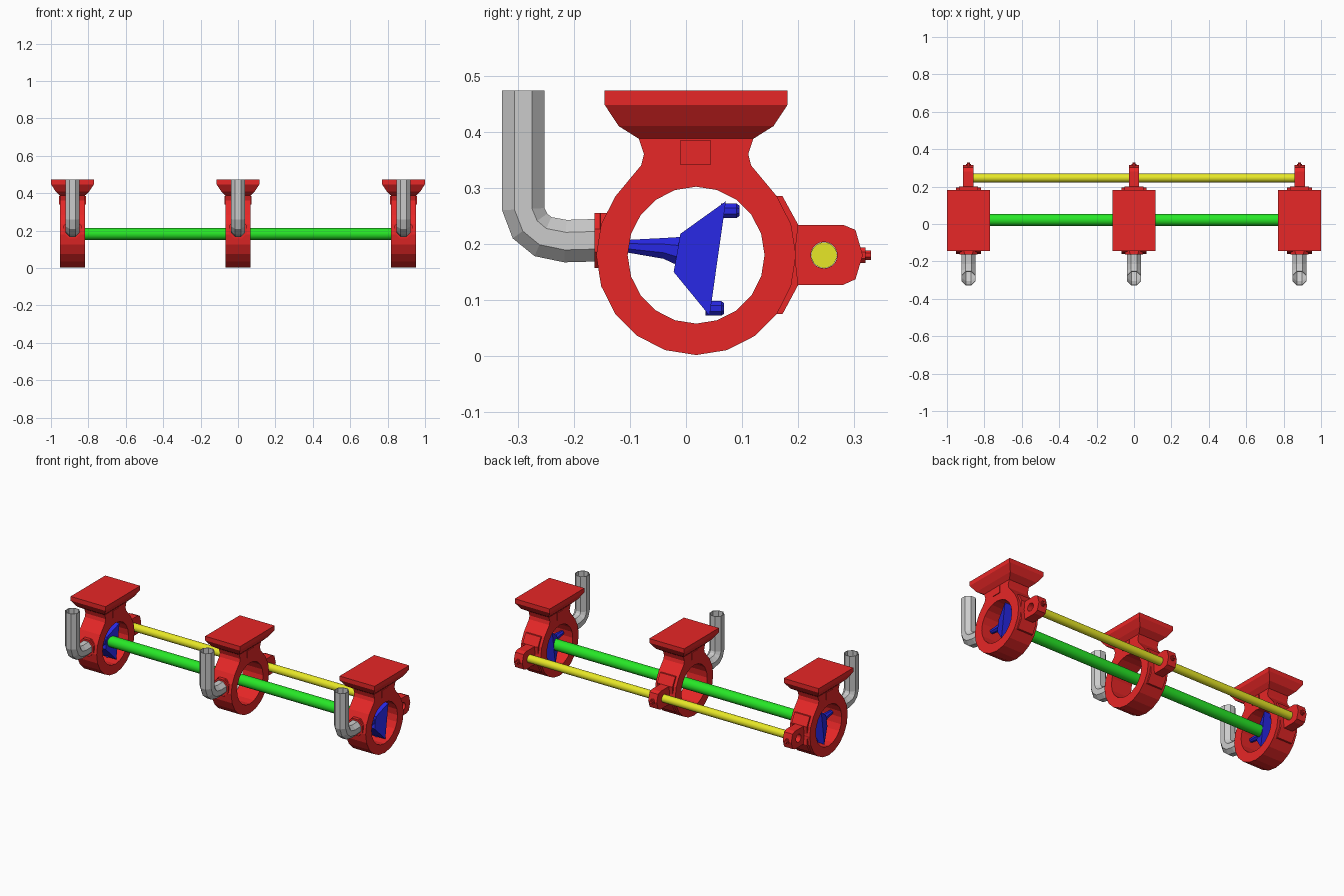
import bpy, bmesh
from math import sin, cos, pi, radians
from mathutils import Vector

if "Cube" in bpy.data.objects:
    bpy.data.objects.remove(bpy.data.objects["Cube"])

def mat(name, col):
    m = bpy.data.materials.new(name)
    m.diffuse_color = (*col, 1)
    m.use_nodes = True
    m.node_tree.nodes["Principled BSDF"].inputs["Base Color"].default_value = m.diffuse_color
    return m

RED = mat("red", (0.8, 0.02, 0.02))
GREEN = mat("green", (0.02, 0.8, 0.02))
BLUE = mat("blue", (0.02, 0.02, 0.75))
YELLOW = mat("yellow", (0.8, 0.8, 0.02))
CY, CZ = 0.018, 0.18          # bore centre
STATIONS = {"left": -0.885, "middle": 0.0, "right": 0.885}

def finish(bm, name, m=None):
    bmesh.ops.recalc_face_normals(bm, faces=bm.faces)
    me = bpy.data.meshes.new(name)
    bm.to_mesh(me)
    bm.free()
    ob = bpy.data.objects.new(name, me)
    bpy.context.collection.objects.link(ob)
    if m:
        me.materials.append(m)
    return ob

def circle(y, z, r, n, start=0.0):
    return [(y + r * cos(start + 2 * pi * i / n), z + r * sin(start + 2 * pi * i / n)) for i in range(n)]

def plate(name, loops, x, half, m):
    """Extrude a y/z outline (first loop) with holes (other loops) along x."""
    bm = bmesh.new()
    edges = []
    for lp in loops:
        vs = [bm.verts.new((x - half, y, z)) for y, z in lp]
        edges += [bm.edges.new((vs[i - 1], vs[i])) for i in range(len(vs))]
    bmesh.ops.triangle_fill(bm, use_beauty=True, edges=edges, normal=(1, 0, 0))
    ext = bmesh.ops.extrude_face_region(bm, geom=bm.faces[:])
    bmesh.ops.translate(bm, vec=(2 * half, 0, 0), verts=[v for v in ext["geom"] if isinstance(v, bmesh.types.BMVert)])
    bmesh.ops.dissolve_limit(bm, angle_limit=0.01, verts=bm.verts, edges=bm.edges)
    return finish(bm, name, m)

def loft(name, rings, m=None, caps=True):
    """Skin a list of equal-length 3D rings."""
    bm = bmesh.new()
    vs = [[bm.verts.new(p) for p in r] for r in rings]
    n = len(vs[0])
    for a, b in zip(vs, vs[1:]):
        for i in range(n):
            bm.faces.new((a[i - 1], a[i], b[i], b[i - 1]))
    if caps:
        bm.faces.new(vs[0])
        bm.faces.new(vs[-1])
    return finish(bm, name, m)

def rod(name, x0, x1, y, z, r, n, m):
    ob = loft(name, [[(x, a, b) for a, b in circle(y, z, r, n)] for x in (x0, x1)], m)
    for p in ob.data.polygons:
        p.use_smooth = len(p.vertices) == 4
    return ob

def y_ring(x, y, z, rx, rz, n=8, tilt=0.0):
    return [(x + rx * cos(2 * pi * (i + .5) / n), y + tilt * sin(2 * pi * (i + .5) / n),
             z + rz * sin(2 * pi * (i + .5) / n)) for i in range(n)]

def rect(x, hx, hy, z):
    return [(x + sx * hx, CY + sy * hy, z) for sx, sy in ((-1, -1), (1, -1), (1, 1), (-1, 1))]

# Hanger outline: lower ring arc, then the waisted neck
arc = [(CY + 0.178 * sin(radians(a)), CZ - 0.178 * cos(radians(a))) for a in range(-126, 127, 18)]
neck = [(0.098, 0.34), (0.093, 0.36), (0.103, 0.39)]
hanger = arc + [(CY + d, z) for d, z in neck] + [(CY - d, z) for d, z in reversed(neck)]
bore = circle(CY, CZ, 0.122, 20, pi / 2)

# Clamp ear and its flange against the ring
ear = [(0.19, 0.127), (0.28, 0.127), (0.302, 0.137), (0.315, 0.18), (0.302, 0.225), (0.28, 0.234), (0.19, 0.234)]
flange = [(0.15, 0.075), (0.172, 0.075), (0.2, 0.127), (0.194, 0.18), (0.2, 0.234), (0.172, 0.285), (0.15, 0.285),
          (0.153, 0.18)]

# Elbow pipe centre line in y/z
path = [Vector(p) for p in ((-0.145, 0.207), (-0.215, 0.205), (-0.255, 0.213), (-0.278, 0.232), (-0.29, 0.262), (-0.29, 0.473))]

for side, x in STATIONS.items():
    plate(side + "_hanger_ring", [hanger, bore], x, 0.067, RED)
    loft(side + "_mounting_plate", [rect(x, 0.067, 0.103, 0.388), rect(x, 0.09, 0.138, 0.41),
                                    rect(x, 0.115, 0.163, 0.448), rect(x, 0.115, 0.163, 0.473)], RED)
    # raised square pad on the neck
    plate(side + "_neck_pad", [[(-0.01, 0.341), (0.044, 0.341), (0.044, 0.385), (-0.01, 0.385)]], x, 0.071, RED)
    plate(side + "_clamp_flange", [flange], x, 0.05, RED)
    plate(side + "_clamp_ear", [ear, circle(0.246, 0.18, 0.0235, 20)], x, 0.028, RED)
    # clamp screw
    loft(side + "_clamp_screw", [y_ring(x, y, 0.18, r, r) for y, r in
                                 ((0.305, 0.015), (0.32, 0.015), (0.32, 0.009), (0.33, 0.009))], RED)
    # inlet collar
    loft(side + "_inlet_collar", [y_ring(x, y, 0.206, rx, 0.053) for y, rx in
                                  ((-0.125, 0.062), (-0.152, 0.062), (-0.153, 0.053), (-0.163, 0.053))], RED)
    # open elbow pipe
    rings = []
    for i, p in enumerate(path):
        t = (path[min(i + 1, len(path) - 1)] - path[max(i - 1, 0)]).normalized()
        n = Vector((-t.y, t.x))
        rings.append([(x + 0.041 * cos(a), p.x + n.x * 0.041 * sin(a), p.y + n.y * 0.041 * sin(a))
                      for a in (2 * pi * (k + .5) / 8 for k in range(8))])
    pipe = loft(side + "_elbow_pipe", rings, caps=False)
    mod = pipe.modifiers.new("wall", "SOLIDIFY")
    mod.thickness = 0.004

# Blue end holders inside the two outer rings
for side in ("left", "right"):
    x = STATIONS[side]
    loft(side + "_holder_stem", [y_ring(x, -0.106, 0.196, 0.012, 0.012), y_ring(x, -0.04, 0.192, 0.02, 0.02),
                                 y_ring(x, -0.005, 0.185, 0.03, 0.03)], BLUE)
    loft(side + "_holder_cone", [
        [(x + sx * hx, y, z) for (y, z), sx in zip((a, b, b, a), (-1, -1, 1, 1))]
        for a, b, hx in (((-0.022, 0.15), (-0.01, 0.218), 0.03), ((0.042, 0.072), (0.071, 0.276), 0.055))], BLUE)
    for end, y, z in (("lower", 0.055, 0.085), ("upper", 0.082, 0.259)):
        loft(f"{side}_{end}_lug", [y_ring(x, y + d, z, r, r) for d, r in
                                   ((-0.02, 0.014), (0.008, 0.014), (0.013, 0.01))], BLUE)

# Rods joining the hangers
rod("main_rod", -0.87, 0.87, 0.022, 0.182, 0.032, 16, GREEN)
rod("side_rod", -0.872, 0.872, 0.246, 0.18, 0.023, 20, YELLOW)
